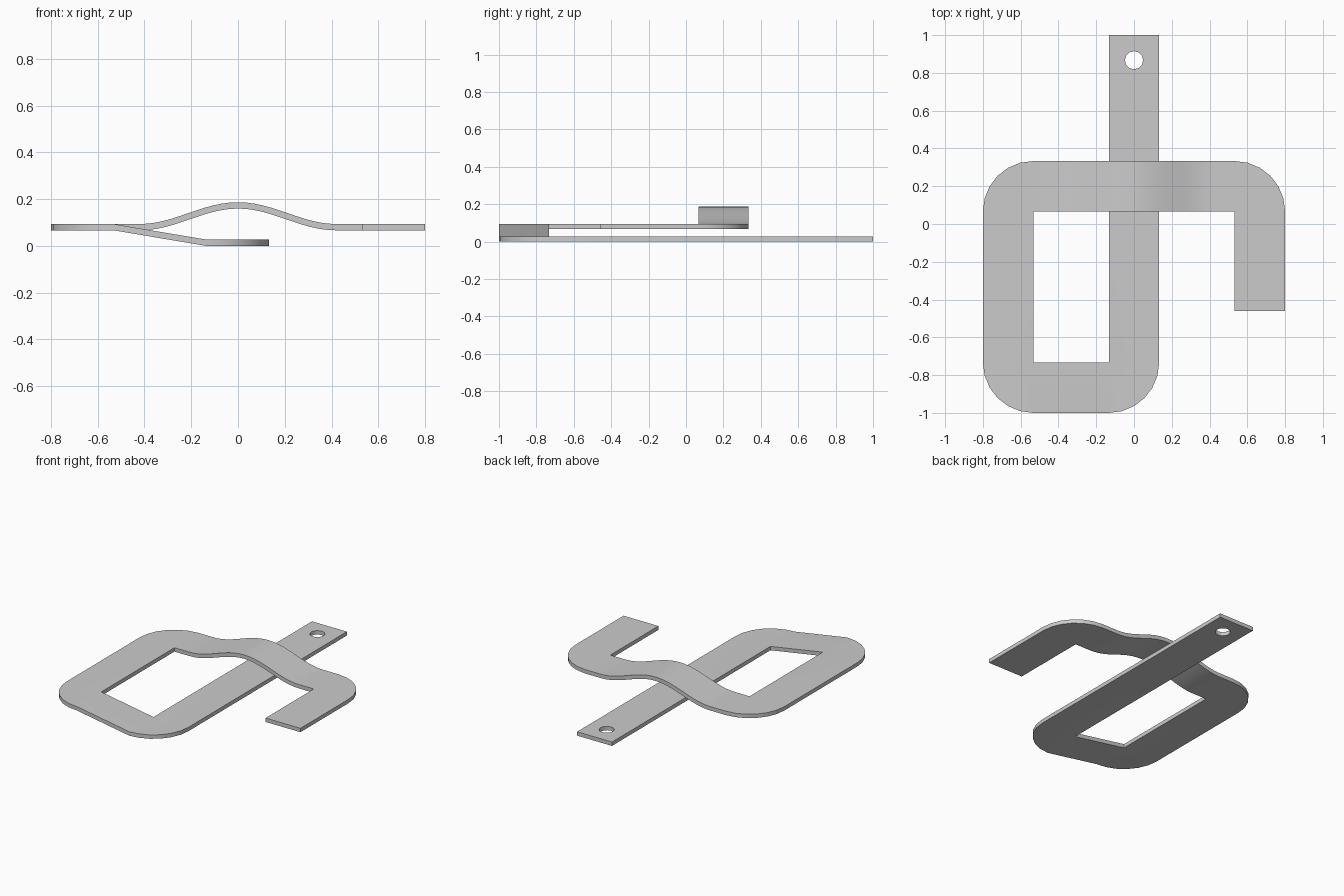
import bpy, bmesh, math
from mathutils import Vector

if "Cube" in bpy.data.objects:
    bpy.data.objects.remove(bpy.data.objects["Cube"])

T, W, H = 0.027, 0.2667, 0.067      # strip thickness, strip width, raised level
bm = bmesh.new()
rings = []
cache = {}


def vert(x, y, z):
    key = (round(x, 4), round(y, 4), round(z, 4))
    if key not in cache:
        cache[key] = bm.verts.new((x, y, z))
    return cache[key]


def station(inner, angle, z, slope=0.0):
    """Add a cross-section; angle points from inner to outer edge."""
    a = math.radians(angle)
    outer = (inner[0] + W * math.cos(a), inner[1] + W * math.sin(a))
    ring = []
    for s in (-0.5, 0.5):
        n = Vector((-slope, 1)).normalized() * T * s
        for p in (inner, outer):
            ring.append(vert(p[0] + n.x, p[1], z + T / 2 + n.y))
    rings.append(ring)


def corner(pivot, start, z, steps=6):
    """Right-angle turn around a sharp inner corner."""
    for i in range(steps + 1):
        station(pivot, start - 90 * i / steps, z)


# Path: long tail, ramp up, left side, arched crossing, short hook end
station((-W / 2, 1.0), 0, 0)
corner((-W / 2, -0.7333), 0, 0)
corner((-0.5333, -0.7333), -90, H)
corner((-0.5333, 0.0667), -180, H)
for i in range(25):
    x = -0.42 + 0.84 * i / 24
    k = math.pi * x / 0.42
    station((x, 0.0667), 90, H + 0.0465 * (1 + math.cos(k)),
            -0.0465 * math.pi / 0.42 * math.sin(k))
corner((0.5333, 0.0667), 90, H)
station((0.5333, -0.46), 0, H)


def face(*vs):
    vs = list(dict.fromkeys(vs))
    if len(vs) > 2:
        bm.faces.new(vs)


for a, b in zip(rings, rings[1:]):
    for i, j in ((0, 1), (1, 3), (3, 2), (2, 0)):
        face(a[i], a[j], b[j], b[i])
for r in (rings[0], rings[-1]):
    face(r[0], r[1], r[3], r[2])
bmesh.ops.recalc_face_normals(bm, faces=bm.faces)
mesh = bpy.data.meshes.new("bent_strip")
bm.to_mesh(mesh)
bm.free()
strip = bpy.data.objects.new("bent_strip", mesh)
bpy.context.collection.objects.link(strip)

# Round hole near the tail end
bpy.ops.mesh.primitive_cylinder_add(vertices=12, radius=0.048, depth=0.2,
                                    location=(0, 0.867, 0))
cutter = bpy.context.object
cutter.name = "hole_cutter"
cutter.hide_render = True
mod = strip.modifiers.new("hole", "BOOLEAN")
mod.operation = "DIFFERENCE"
mod.solver = "EXACT"
mod.object = cutter
bpy.ops.object.select_all(action="DESELECT")
strip.select_set(True)
bpy.context.view_layer.objects.active = strip
bpy.ops.object.modifier_apply(modifier="hole")
bpy.data.objects.remove(cutter)
bpy.ops.object.shade_smooth_by_angle(angle=math.radians(30))
